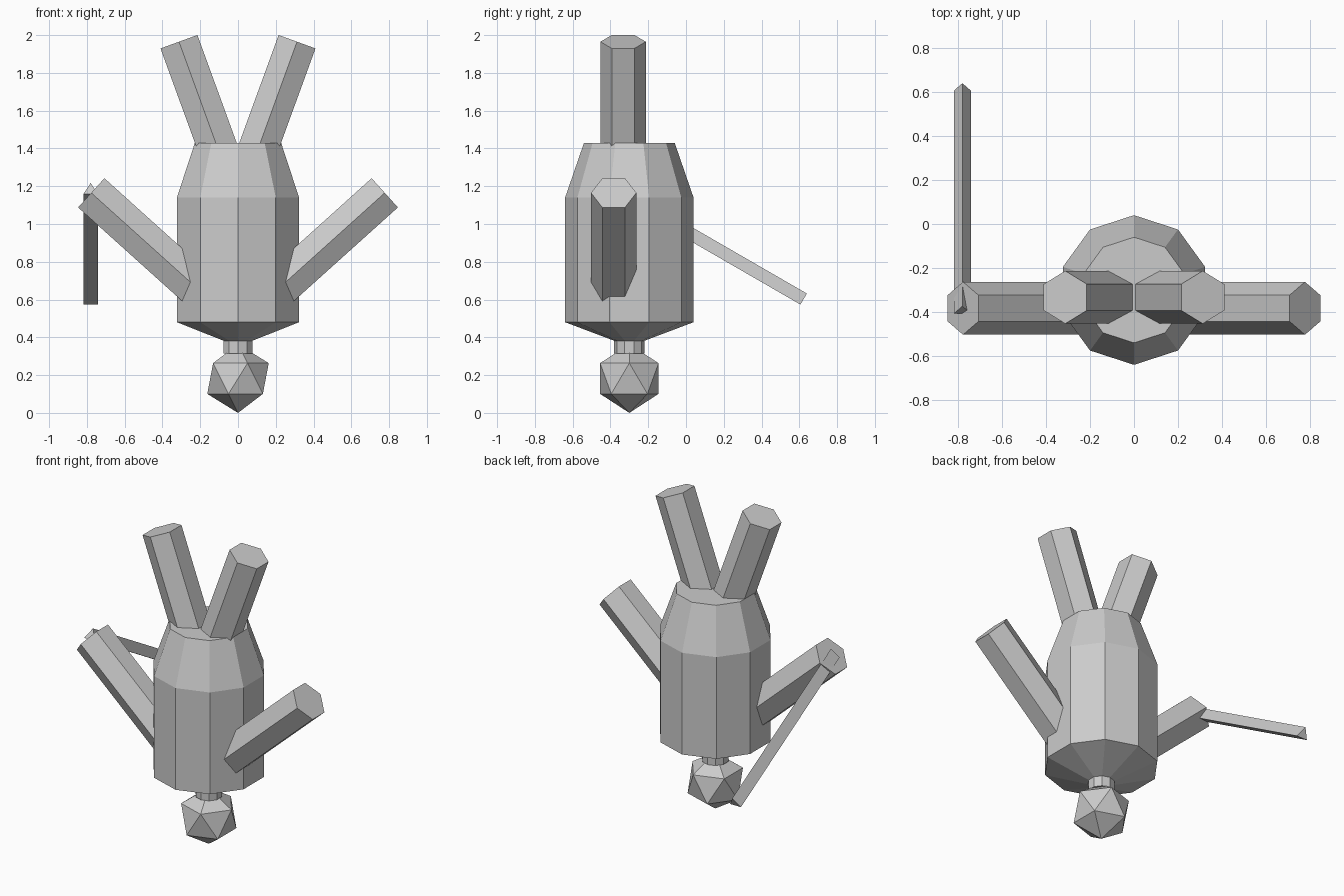
import bpy, bmesh
from math import sin, cos, pi, radians
from mathutils import Vector

cube = bpy.data.objects.get("Cube")
if cube:
    bpy.data.objects.remove(cube, do_unlink=True)

# One plain grey for the whole figure
grey = bpy.data.materials.new("plain grey")
grey.use_nodes = True
grey.diffuse_color = (0.6, 0.6, 0.6, 1)
grey.node_tree.nodes["Principled BSDF"].inputs["Base Color"].default_value = grey.diffuse_color


def finish(name):
    obj = bpy.context.object
    obj.name = obj.data.name = name
    obj.data.materials.append(grey)
    return obj


def prism(name, sides, radius, length, end, direction, rotation):
    """Straight prism whose far cap is centred on end, running along direction."""
    centre = Vector(end) - Vector(direction) * length / 2
    bpy.ops.mesh.primitive_cylinder_add(vertices=sides, radius=radius, depth=length,
                                        location=centre, rotation=rotation)
    return finish(name)


def lathe(name, sides, profile, y):
    """Faceted solid of revolution with a corner facing front and back."""
    bm = bmesh.new()
    rings = [[bm.verts.new((r * sin(2 * pi * i / sides), y + r * cos(2 * pi * i / sides), z))
              for i in range(sides)] for r, z in profile]
    for low, high in zip(rings, rings[1:]):
        for i in range(sides):
            j = (i + 1) % sides
            bm.faces.new((low[i], low[j], high[j], high[i]))
    bm.faces.new(rings[0])
    bm.faces.new(rings[-1])
    bmesh.ops.recalc_face_normals(bm, faces=bm.faces[:])
    mesh = bpy.data.meshes.new(name)
    bm.to_mesh(mesh)
    bm.free()
    obj = bpy.data.objects.new(name, mesh)
    bpy.context.collection.objects.link(obj)
    mesh.materials.append(grey)
    return obj


# Torso, neck and head, upside down
body_y = -0.30
lathe("torso", 10, [(0.075, 0.38), (0.34, 0.48), (0.34, 1.14), (0.24, 1.43)], body_y)
lathe("neck", 10, [(0.08, 0.315), (0.08, 0.40)], body_y)
bpy.ops.mesh.primitive_ico_sphere_add(subdivisions=1, radius=0.182, location=(0, body_y, 0.182))
finish("head")

# Hexagonal legs and arms, mirrored left and right
for side, label in ((1, "left"), (-1, "right")):
    for part, tilt, end in (("leg", 20, (0.3125, -0.333, 1.965)),
                            ("arm", 48, (0.777, -0.383, 1.165))):
        a = radians(tilt) * side
        prism(f"{label}_{part}", 6, 0.12, 0.8, (end[0] * side, end[1], end[2]),
              (sin(a), 0, cos(a)), (0, a, 0))

# Three-sided rod held in the right hand, sloping down to the back
a = radians(60)
prism("rod", 3, 0.045, 1.17, (-0.78, -0.396, 1.178), (0, -sin(a), cos(a)), (a, 0, 0))
